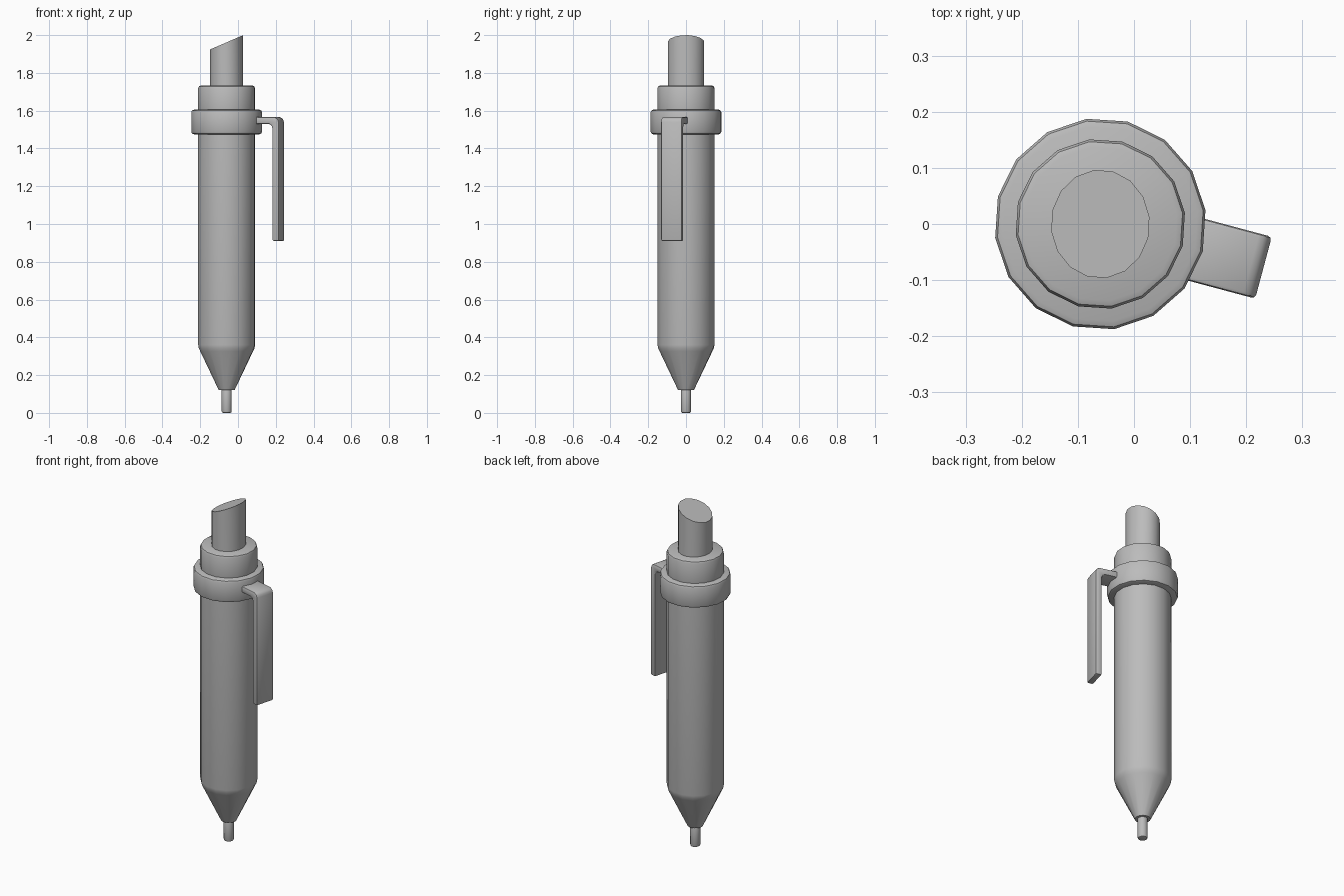
import bpy, bmesh, math
from mathutils import Matrix

cube = bpy.data.objects.get("Cube")
if cube:
    bpy.data.objects.remove(cube, do_unlink=True)

SIDES = 16
AXIS_X = -0.06
TURN = math.radians(-15)

grey = bpy.data.materials.new("plain grey")
grey.use_nodes = True
GREY = (0.5, 0.5, 0.5, 1)
grey.diffuse_color = GREY
grey.node_tree.nodes["Principled BSDF"].inputs["Base Color"].default_value = GREY


def finish(name, bm, bevel=0.0, segments=2):
    """Turn a bmesh into a named, bevelled, smooth-shaded object."""
    bmesh.ops.recalc_face_normals(bm, faces=bm.faces)
    mesh = bpy.data.meshes.new(name)
    bm.to_mesh(mesh)
    bm.free()
    mesh.materials.append(grey)
    obj = bpy.data.objects.new(name, mesh)
    bpy.context.collection.objects.link(obj)
    bpy.ops.object.select_all(action="DESELECT")
    obj.select_set(True)
    bpy.context.view_layer.objects.active = obj
    if bevel:
        mod = obj.modifiers.new("soft edges", "BEVEL")
        mod.width = bevel
        mod.segments = segments
        mod.limit_method = "ANGLE"
        mod.angle_limit = math.radians(40)
        bpy.ops.object.modifier_apply(modifier=mod.name)
    bpy.ops.object.shade_smooth_by_angle(angle=math.radians(40))
    return obj


def lathe(profile):
    """Closed solid of revolution from (radius, height) pairs, bottom to top."""
    bm = bmesh.new()
    rings = []
    for r, z in profile:
        angles = [TURN + math.tau * i / SIDES for i in range(SIDES)]
        rings.append([bm.verts.new((AXIS_X + r * math.cos(a), r * math.sin(a), z))
                      for a in angles])
    for low, high in zip(rings, rings[1:]):
        for i in range(SIDES):
            j = (i + 1) % SIDES
            bm.faces.new((low[i], low[j], high[j], high[i]))
    bm.faces.new(rings[0][::-1])
    bm.faces.new(rings[-1])
    return bm


# Lead tip, tapered barrel, collar and cap
finish("lead_tip", lathe([(0.027, 0), (0.027, 0.14)]), 0.008)
finish("barrel", lathe([(0.042, 0.12), (0.141, 0.326), (0.149, 0.343),
                        (0.152, 0.36), (0.152, 1.55)]))
finish("clip_collar", lathe([(0.189, 1.475), (0.189, 1.605)]), 0.014)
finish("cap", lathe([(0.152, 1.54), (0.152, 1.733)]), 0.014)

# Push button: slightly oval, cut off at a slant
button = lathe([(0.097, 1.7), (0.097, 2)])
for v in button.verts:
    v.co.x = AXIS_X + (v.co.x - AXIS_X) * 0.91
    if v.co.z > 1.9:
        v.co.z = 1.962 + 0.43 * (v.co.x - AXIS_X)
finish("push_button", button)

# Pocket clip: an L-shaped side profile given width, then turned with the barrel
side = [(0.15, 1.53), (0.245, 1.53), (0.258, 1.524), (0.265, 1.508), (0.265, 0.91),
        (0.301, 0.91), (0.301, 1.54), (0.294, 1.558), (0.278, 1.566), (0.15, 1.566)]
clip = bmesh.new()
face = clip.faces.new([clip.verts.new((x, -0.057, z)) for x, z in side])
out = bmesh.ops.extrude_face_region(clip, geom=[face])
moved = [g for g in out["geom"] if isinstance(g, bmesh.types.BMVert)]
bmesh.ops.translate(clip, verts=moved, vec=(0, 0.114, 0))
clip.transform(Matrix.Translation((AXIS_X, 0, 0)) @ Matrix.Rotation(TURN, 4, "Z"))
finish("pocket_clip", clip, 0.007)
